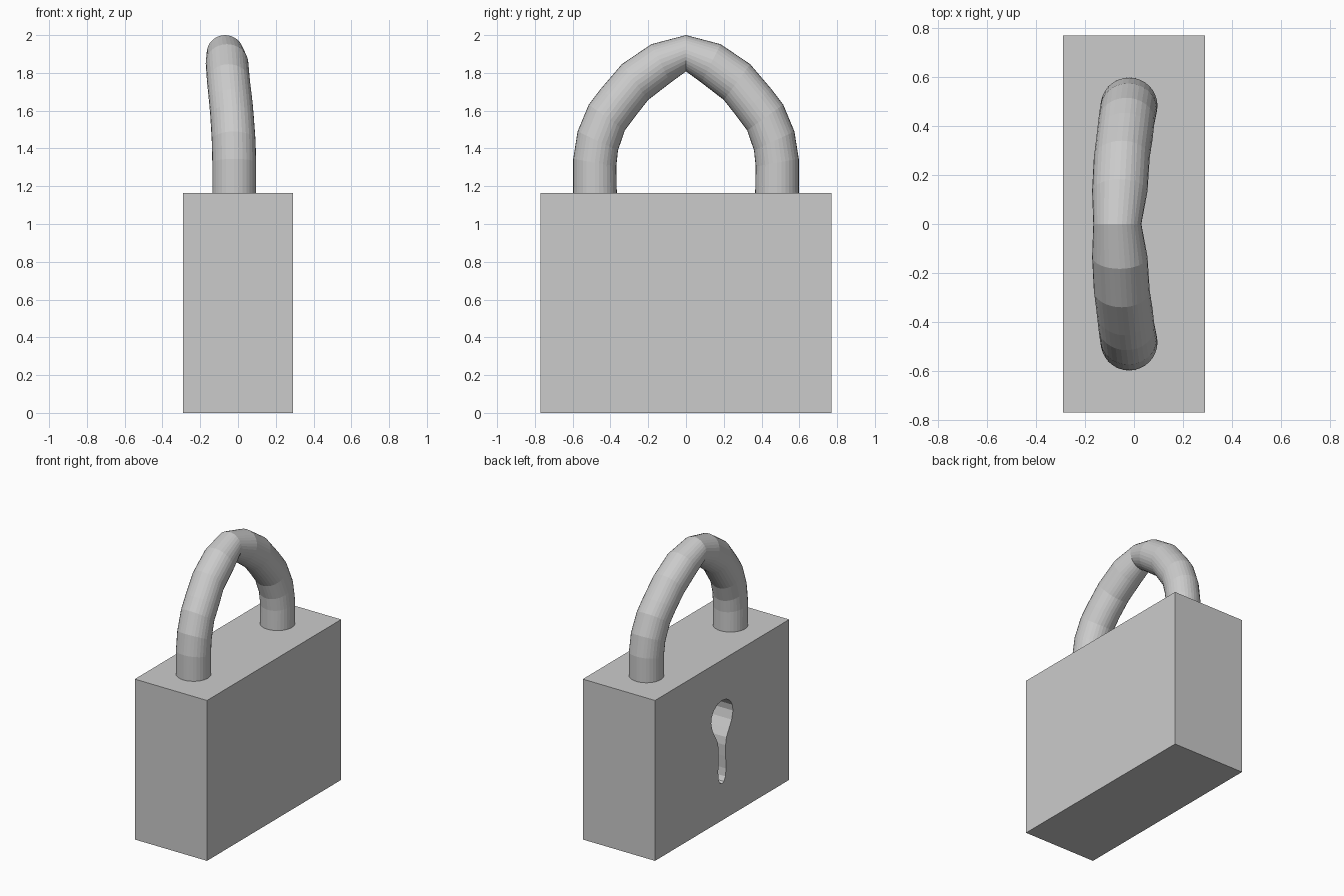
import bpy, bmesh, math
from mathutils import Vector

if "Cube" in bpy.data.objects:
    bpy.data.objects.remove(bpy.data.objects["Cube"])


def make_object(name, bm):
    bmesh.ops.recalc_face_normals(bm, faces=bm.faces)
    mesh = bpy.data.meshes.new(name)
    bm.to_mesh(mesh)
    bm.free()
    obj = bpy.data.objects.new(name, mesh)
    bpy.context.collection.objects.link(obj)
    return obj


# Lock body: plain sharp-edged block
bm = bmesh.new()
bmesh.ops.create_cube(bm, size=1)
for v in bm.verts:
    v.co = (v.co.x * 0.58, v.co.y * 1.54, (v.co.z + 0.5) * 1.165)
body = make_object("lock_body", bm)

# Keyhole cutter: half outline (half width, height), mirrored and extruded
half = [(0, .872), (.05, .863), (.092, .835), (.118, .795), (.125, .75),
        (.11, .69), (.078, .635), (.05, .585), (.04, .53), (.041, .45),
        (.045, .36), (.038, .305), (.02, .275), (0, .267)]
outline = half + [(-y, z) for y, z in half[-2:0:-1]]
bm = bmesh.new()
face = bm.faces.new([bm.verts.new((-0.4, y, z)) for y, z in outline])
ext = bmesh.ops.extrude_face_region(bm, geom=[face])
bmesh.ops.translate(bm, vec=(0.4, 0, 0),
                    verts=[g for g in ext["geom"] if isinstance(g, bmesh.types.BMVert)])
cutter = make_object("keyhole_cutter", bm)
cutter.hide_render = True
cutter.hide_set(True)

cut = body.modifiers.new("keyhole", "BOOLEAN")
cut.operation = "DIFFERENCE"
cut.solver = "EXACT"
cut.object = cutter

# Shackle half: rings as outer (y, z), inner (y, z), centre x, x radius
rings = [
    ((.598, 1.150), (.366, 1.150), -.020, .116),
    ((.597, 1.345), (.369, 1.305), -.020, .116),
    ((.574, 1.490), (.360, 1.390), -.023, .116),
    ((.515, 1.632), (.324, 1.495), -.031, .115),
    ((.454, 1.712), (.262, 1.578), -.038, .115),
    ((.340, 1.846), (.200, 1.657), -.050, .114),
    ((.183, 1.952), (.082, 1.748), -.058, .113),
    ((.000, 2.000), (.000, 1.808), -.068, .098),
]
SIDES = 32
bm = bmesh.new()
loops = []
for (oy, oz), (iy, iz), cx, rx in rings:
    outer, inner = Vector((cx, oy, oz)), Vector((cx, iy, iz))
    centre, arm = (outer + inner) / 2, (outer - inner) / 2
    loop = []
    for k in range(SIDES):
        a = 2 * math.pi * k / SIDES
        loop.append(bm.verts.new(centre + arm * math.cos(a) + Vector((rx * math.sin(a), 0, 0))))
    loops.append(loop)
for a, b in zip(loops, loops[1:]):
    for k in range(SIDES):
        n = (k + 1) % SIDES
        bm.faces.new((a[k], a[n], b[n], b[k]))
bm.faces.new(loops[0][::-1])
shackle = make_object("shackle", bm)

# The half tube's open end lies on y = 0; make sure faces point outward
bm = bmesh.new()
bm.from_mesh(shackle.data)
bm.faces.ensure_lookup_table()
if bm.faces[-1].normal.z > 0:
    bmesh.ops.reverse_faces(bm, faces=bm.faces)
bm.to_mesh(shackle.data)
bm.free()

mirror = shackle.modifiers.new("other_half", "MIRROR")
mirror.use_axis = (False, True, False)
